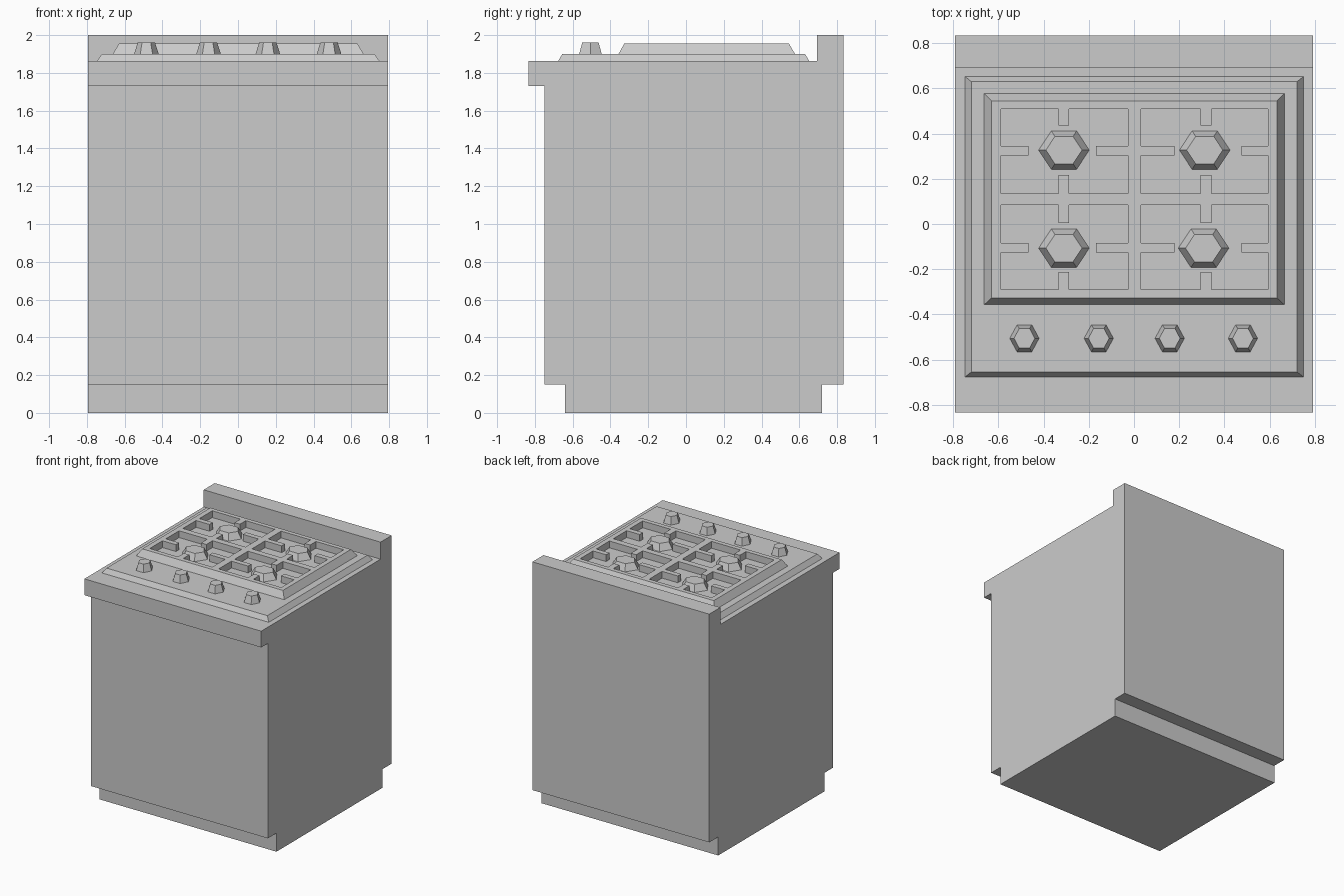
import bpy, bmesh, math

if "Cube" in bpy.data.objects:
    bpy.data.objects.remove(bpy.data.objects["Cube"])


def make_object(name, bm):
    bmesh.ops.recalc_face_normals(bm, faces=bm.faces[:])
    mesh = bpy.data.meshes.new(name)
    bm.to_mesh(mesh)
    bm.free()
    obj = bpy.data.objects.new(name, mesh)
    bpy.context.collection.objects.link(obj)
    return obj


def add_loft(bm, lower, upper):
    """Close a solid between two matching rings of points."""
    a = [bm.verts.new(p) for p in lower]
    b = [bm.verts.new(p) for p in upper]
    bm.faces.new(a[::-1])
    bm.faces.new(b)
    n = len(a)
    for i in range(n):
        j = (i + 1) % n
        bm.faces.new((a[i], a[j], b[j], b[i]))


def loft(name, lower, upper):
    bm = bmesh.new()
    add_loft(bm, lower, upper)
    return make_object(name, bm)


def rect(x0, x1, y0, y1, z):
    return [(x0, y0, z), (x1, y0, z), (x1, y1, z), (x0, y1, z)]


def hexagon(cx, cy, rx, ry, z):
    return [(cx + rx * math.cos(i * math.pi / 3),
             cy + ry * math.sin(i * math.pi / 3), z) for i in range(6)]


def pocket(x0, x1, y0, y1, cx, cy, left, right, low, high):
    """Rectangle outline with one grate prong pointing in from every side."""
    w, h = 0.024, 0.021
    return [(x0, y0), (cx - w, y0), (cx - w, low), (cx + w, low), (cx + w, y0),
            (x1, y0), (x1, cy - h), (right, cy - h), (right, cy + h), (x1, cy + h),
            (x1, y1), (cx + w, y1), (cx + w, high), (cx - w, high), (cx - w, y1),
            (x0, y1), (x0, cy + h), (left, cy + h), (left, cy - h), (x0, cy - h)]


# Cabinet with toe kick, front lip and back guard, as one side profile
W = 0.793
profile = [(-0.64, 0), (0.72, 0), (0.72, 0.15), (0.835, 0.15), (0.835, 2),
           (0.693, 2), (0.693, 1.862), (-0.835, 1.862), (-0.835, 1.73),
           (-0.75, 1.73), (-0.75, 0.15), (-0.64, 0.15)]
loft("stove_body", [(-W, y, z) for y, z in profile], [(W, y, z) for y, z in profile])

# Raised cooktop plate
loft("cooktop_plate", rect(-0.748, 0.75, -0.677, 0.653, 1.862),
     rect(-0.72, 0.722, -0.655, 0.63, 1.90))

# Grate frame with four pockets cut through it
grate = loft("grate", rect(-0.663, 0.665, -0.357, 0.577, 1.90),
             rect(-0.63, 0.632, -0.327, 0.545, 1.955))
bm = bmesh.new()
for x0, x1, cx, left, right in ((-0.588, -0.027, -0.311, -0.468, -0.168),
                                (0.03, 0.592, 0.318, 0.18, 0.475)):
    for y0, y1, cy, low, high in ((0.135, 0.51, 0.324, 0.217, 0.435),
                                  (-0.29, 0.085, -0.106, -0.212, 0.005)):
        outline = pocket(x0, x1, y0, y1, cx, cy, left, right, low, high)
        add_loft(bm, [(x, y, 1.85) for x, y in outline],
                 [(x, y, 2.05) for x, y in outline])
cutter = make_object("pocket_cutter", bm)
cutter.hide_render = True
mod = grate.modifiers.new("pockets", "BOOLEAN")
mod.operation = "DIFFERENCE"
mod.solver = "EXACT"
mod.object = cutter
bpy.context.view_layer.objects.active = grate
bpy.ops.object.modifier_apply(modifier=mod.name)
bpy.data.objects.remove(cutter)

# Burners
for x, y in ((-0.31, 0.327), (0.313, 0.327), (-0.31, -0.107), (0.308, -0.107)):
    loft("burner", hexagon(x, y, 0.112, 0.098, 1.90),
         hexagon(x, y, 0.08, 0.07, 1.953))

# Control knobs
for x in (-0.485, -0.156, 0.158, 0.482):
    loft("control_knob", hexagon(x, -0.506, 0.065, 0.069, 1.90),
         hexagon(x, -0.506, 0.046, 0.05, 1.96))
